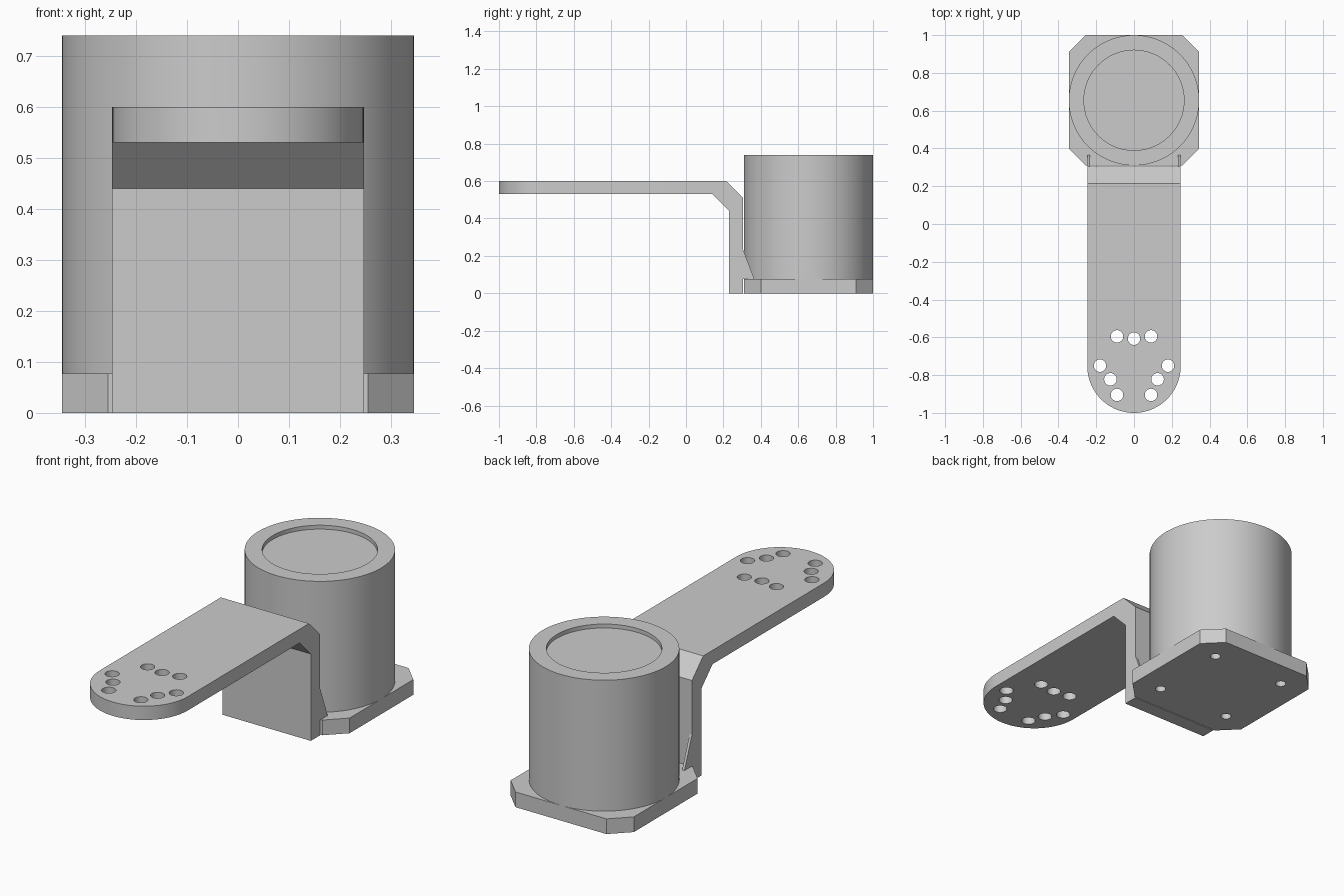
import bpy, bmesh, math
from mathutils import Vector

cube = bpy.data.objects.get("Cube")
if cube:
    bpy.data.objects.remove(cube, do_unlink=True)

grey = bpy.data.materials.new("light grey")
grey.use_nodes = True
COLOUR = (0.6, 0.6, 0.6, 1)
grey.diffuse_color = COLOUR
grey.node_tree.nodes["Principled BSDF"].inputs["Base Color"].default_value = COLOUR


def prism(name, points, direction):
    """Extrude a closed outline of 3D points along a direction."""
    bm = bmesh.new()
    face = bm.faces.new([bm.verts.new(p) for p in points])
    side = bmesh.ops.extrude_face_region(bm, geom=[face])["geom"]
    verts = [g for g in side if isinstance(g, bmesh.types.BMVert)]
    bmesh.ops.translate(bm, verts=verts, vec=Vector(direction))
    bmesh.ops.recalc_face_normals(bm, faces=bm.faces)
    mesh = bpy.data.meshes.new(name)
    bm.to_mesh(mesh)
    bm.free()
    mesh.materials.append(grey)
    obj = bpy.data.objects.new(name, mesh)
    bpy.context.collection.objects.link(obj)
    return obj


def rod(name, x, y, radius, bottom, top, sides=32):
    angles = [math.tau * i / sides for i in range(sides)]
    ring = [(x + radius * math.cos(a), y + radius * math.sin(a), bottom) for a in angles]
    return prism(name, ring, (0, 0, top - bottom))


def select(obj):
    bpy.ops.object.select_all(action='DESELECT')
    obj.select_set(True)
    bpy.context.view_layer.objects.active = obj


def cut(obj, cutter, operation='DIFFERENCE'):
    mod = obj.modifiers.new("cut", 'BOOLEAN')
    mod.operation, mod.object, mod.solver = operation, cutter, 'EXACT'
    select(obj)
    bpy.ops.object.modifier_apply(modifier=mod.name)
    bpy.data.objects.remove(cutter, do_unlink=True)


def smooth(obj):
    select(obj)
    bpy.ops.object.shade_smooth_by_angle(angle=math.radians(30))


# Shared sizes
HALF, CENTRE_Y, PLATE_TOP = 0.345, 0.655, 0.077
ARM_HALF, WALL_BACK = 0.247, 0.305

# Base plate with clipped corners
inner = HALF - 0.09
outline = [(HALF, inner), (inner, HALF), (-inner, HALF), (-HALF, inner),
           (-HALF, -inner), (-inner, -HALF), (inner, -HALF), (HALF, -inner)]
base_plate = prism("base_plate", [(x, y + CENTRE_Y, 0) for x, y in outline],
                   (0, 0, PLATE_TOP))

# Round housing with a shallow recess in its top
housing = rod("housing", 0, CENTRE_Y, HALF, PLATE_TOP, 0.74, 128)
cut(housing, rod("recess", 0, CENTRE_Y, 0.265, 0.72, 0.8, 128))

# Screw holes from below, through the plate into the housing wall
for sx in (-1, 1):
    for sy in (-1, 1):
        for part in (base_plate, housing):
            cut(part, rod("screw_hole", sx * 0.207, CENTRE_Y + sy * 0.207,
                          0.025, -0.1, 0.2))

# Bent arm: side profile trimmed to a rounded plan
profile = [(-1.1, 0.6), (0.215, 0.6), (WALL_BACK, 0.51), (WALL_BACK, 0),
           (0.23, 0), (0.23, 0.44), (0.14, 0.53), (-1.1, 0.53)]
arm = prism("bent_arm", [(-0.4, y, z) for y, z in profile], (0.8, 0, 0))
steps = 48
tip = [(-ARM_HALF * math.cos(math.pi * i / steps),
        ARM_HALF - 1 - ARM_HALF * math.sin(math.pi * i / steps), -0.1)
       for i in range(steps + 1)]
plan = tip + [(ARM_HALF, 0.5, -0.1), (-ARM_HALF, 0.5, -0.1)]
cut(arm, prism("arm_plan", plan, (0, 0, 1)), 'INTERSECT')

# Mounting holes near the arm tip
spots = [(0, -0.607)]
for x, y in ((0.09, -0.595), (0.18, -0.75), (0.125, -0.822), (0.09, -0.905)):
    spots += [(x, y), (-x, y)]
for x, y in spots:
    cut(arm, rod("mount_hole", x, y, 0.033, 0.45, 0.7))

# Thin ribs bracing the upright against the plate
for side, start in (("right", -ARM_HALF), ("left", ARM_HALF - 0.013)):
    rib = [(WALL_BACK, PLATE_TOP), (0.365, PLATE_TOP), (WALL_BACK, 0.235)]
    prism(side + "_rib", [(start, y, z) for y, z in rib], (0.013, 0, 0))

for part in (base_plate, housing, arm):
    smooth(part)
